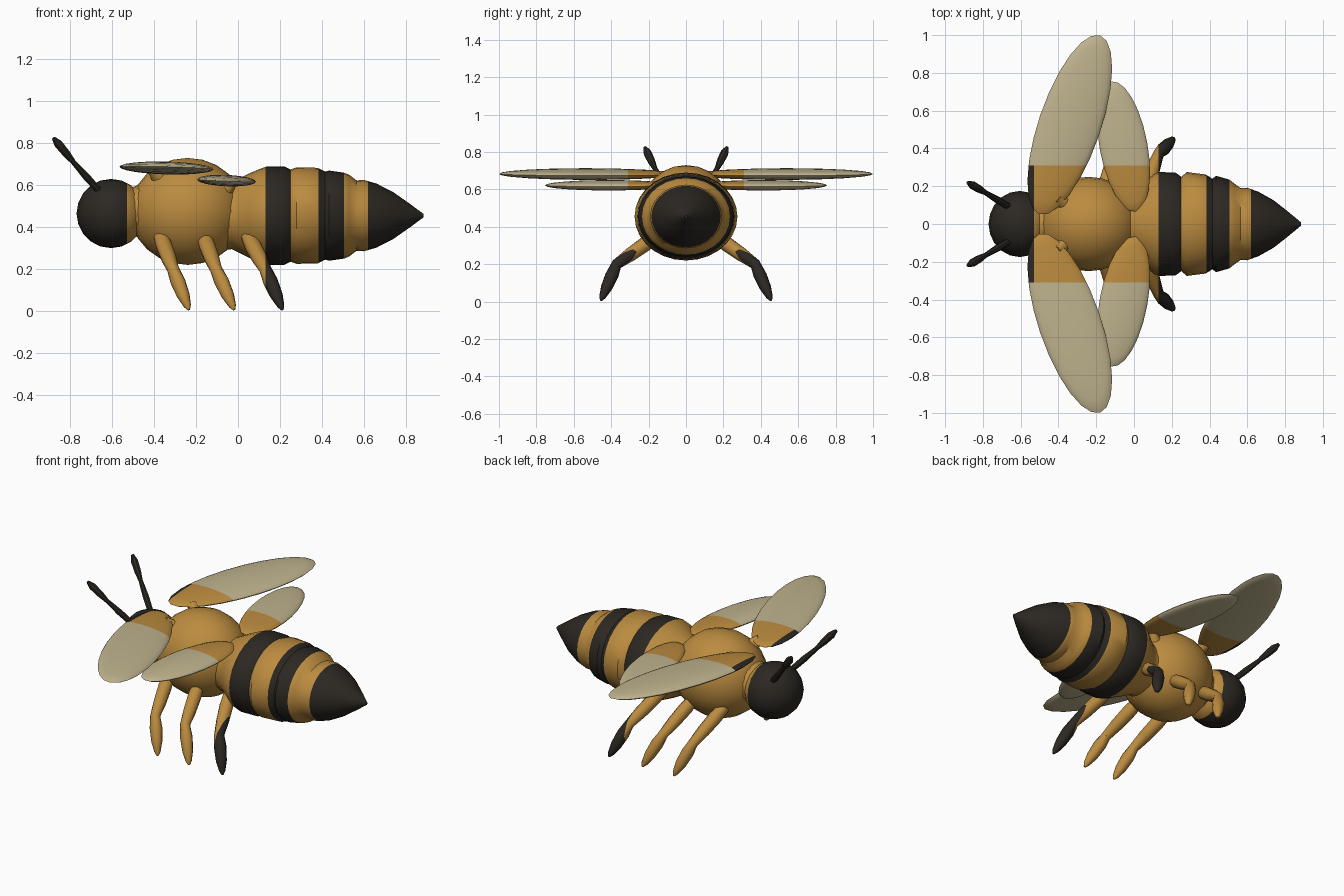
import bpy, bmesh, math
from mathutils import Vector, Matrix

if "Cube" in bpy.data.objects:
    bpy.data.objects.remove(bpy.data.objects["Cube"])

def material(name, rgb):
    m = bpy.data.materials.new(name)
    m.diffuse_color = (*rgb, 1)
    m.use_nodes = True
    m.node_tree.nodes["Principled BSDF"].inputs["Base Color"].default_value = m.diffuse_color
    return m

MATS = [material("gold", (0.50, 0.26, 0.05)),
        material("black", (0.025, 0.021, 0.016)),
        material("cream", (0.52, 0.45, 0.27))]
CUTS = [-0.53, 0.13, 0.25, 0.385, 0.505, 0.62]   # alternating colour bands along x
WING_CUT = 0.31

def finish(name, bm, mirror=False, wing=False):
    # split the mesh on the colour borders, then paint each band
    planes = [((x, 0, 0), (1, 0, 0)) for x in CUTS]
    if wing:
        planes.append(((0, WING_CUT, 0), (0, 1, 0)))
    for co, no in planes:
        bmesh.ops.bisect_plane(bm, geom=bm.verts[:] + bm.edges[:] + bm.faces[:],
                               plane_co=co, plane_no=no, dist=1e-5)
    bmesh.ops.recalc_face_normals(bm, faces=bm.faces[:])
    for f in bm.faces:
        c = f.calc_center_median()
        band = sum(c.x > x for x in CUTS)
        f.material_index = 1 - band % 2
        if wing and c.y > WING_CUT:
            f.material_index = 2
    me = bpy.data.meshes.new(name)
    bm.to_mesh(me)
    bm.free()
    for m in MATS:
        me.materials.append(m)
    ob = bpy.data.objects.new(name, me)
    bpy.context.collection.objects.link(ob)
    if mirror:
        mod = ob.modifiers.new("mirror", 'MIRROR')
        mod.use_axis = (False, True, False)
        mod.use_mirror_merge = False
    bpy.ops.object.select_all(action='DESELECT')
    bpy.context.view_layer.objects.active = ob
    ob.select_set(True)
    bpy.ops.object.shade_smooth_by_angle(angle=math.radians(40))
    return ob

def ellipsoid(name, centre, radii, turn=0, pitch=0, mirror=False, wing=False, seg=24):
    bm = bmesh.new()
    mat = (Matrix.Translation(centre) @ Matrix.Rotation(turn, 4, 'Z')
           @ Matrix.Rotation(pitch, 4, 'Y') @ Matrix.Diagonal((*radii, 1)))
    bmesh.ops.create_uvsphere(bm, u_segments=seg, v_segments=seg // 2, radius=1, matrix=mat)
    return finish(name, bm, mirror, wing)

def loft(name, pts, radii, sides=10, mirror=False):
    # tube through points; each radius is a (side, up) pair or one number
    bm = bmesh.new()
    pts = [Vector(p) for p in pts]
    rings = []
    for i, (p, r) in enumerate(zip(pts, radii)):
        a, b = r if isinstance(r, tuple) else (r, r)
        d = pts[min(i + 1, len(pts) - 1)] - pts[max(i - 1, 0)]
        q = d.to_track_quat('X', 'Z')
        rings.append([bm.verts.new(p + q @ Vector((0, a * math.cos(t), b * math.sin(t))))
                      for t in (2 * math.pi * k / sides for k in range(sides))])
    for r0, r1 in zip(rings, rings[1:]):
        for k in range(sides):
            n = (k + 1) % sides
            bm.faces.new((r0[k], r0[n], r1[n], r1[k]))
    bm.faces.new(rings[0])
    bm.faces.new(rings[-1])
    return finish(name, bm, mirror)

# body
ellipsoid("head", (-0.605, 0, 0.465), (0.165, 0.175, 0.165), seg=20)
loft("neck", [(-0.56, 0, 0.47), (-0.50, 0, 0.475), (-0.42, 0, 0.475)], [0.13, 0.115, 0.15], 20)
ellipsoid("thorax", (-0.24, 0, 0.475), (0.275, 0.25, 0.255))

# ridged, tapering abdomen: x, half width, half height
PROFILE = [(-0.10, .17, .17), (-0.03, .165, .16), (0.0, .18, .175), (0.05, .22, .20),
           (0.11, .268, .225), (0.14, .275, .235), (0.22, .272, .235), (0.25, .25, .22),
           (0.28, .275, .23), (0.38, .262, .228), (0.415, .24, .21), (0.435, .255, .215),
           (0.505, .235, .205), (0.53, .215, .195), (0.565, .19, .168), (0.60, .192, .17),
           (0.66, .17, .153), (0.74, .125, .112), (0.82, .062, .056), (0.885, .008, .008)]
loft("abdomen", [(x, 0, 0.455) for x, _, _ in PROFILE], [(a, b) for _, a, b in PROFILE], 28)

# wings
ellipsoid("fore_wings", (-0.34, 0.525, 0.682), (0.165, 0.5, 0.03),
          math.radians(-18.8), math.radians(3), True, True)
ellipsoid("hind_wings", (-0.055, 0.41, 0.622), (0.127, 0.35, 0.027),
          math.radians(10.5), math.radians(3), True, True)

# wing roots joining the thorax
loft("fore_wing_roots", [(-0.36, 0.10, 0.62), (-0.41, 0.14, 0.68)], [0.05, 0.025], 10, True)
loft("hind_wing_roots", [(-0.08, 0.10, 0.56), (-0.02, 0.14, 0.62)], [0.05, 0.022], 10, True)

# legs: hip, knee and foot x positions
for name, hip, knee, foot in (("front_legs", -0.375, -0.31, -0.234),
                              ("middle_legs", -0.17, -0.105, -0.018),
                              ("rear_legs", 0.04, 0.13, 0.212)):
    H, K, F = Vector((hip, 0.13, 0.37)), Vector((knee, 0.37, 0.20)), Vector((foot, 0.455, 0.006))
    path = [H, H.lerp(K, .35), H.lerp(K, .7), K, K.lerp(F, .3), K.lerp(F, .65), K.lerp(F, .9), F]
    loft(name, path, [.032, .04, .037, .029, .036, .031, .018, .006], 10, True)

# antennae: thin stalk with a thicker tip
A, B, C = Vector((-0.66, 0.09, 0.57)), Vector((-0.785, 0.165, 0.71)), Vector((-0.88, 0.22, 0.825))
loft("antennae", [A, A.lerp(B, .5), B, B.lerp(C, .35), B.lerp(C, .75), C],
     [.017, .019, .013, .02, .022, .009], 8, True)
